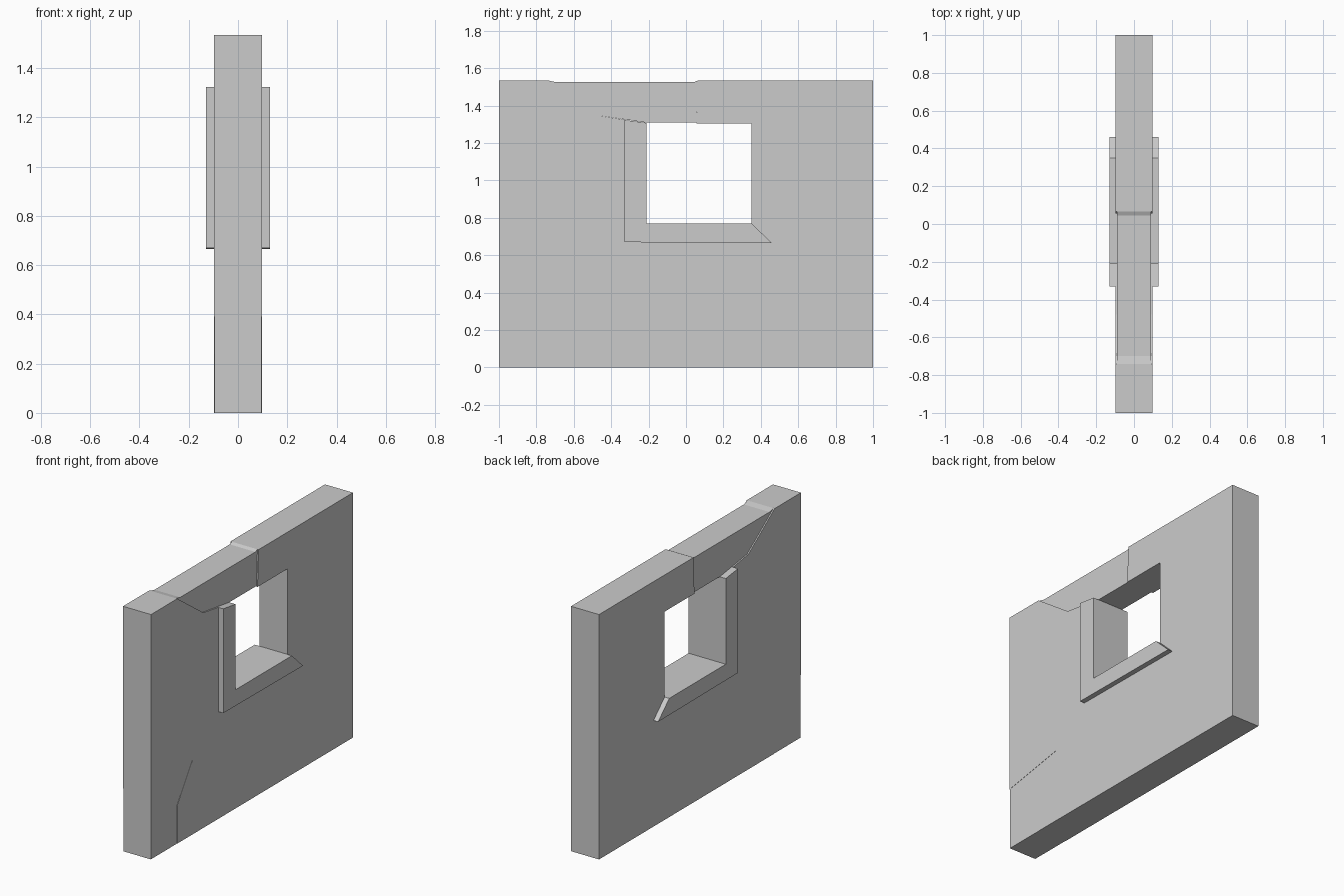
import bpy, bmesh

if "Cube" in bpy.data.objects:
    bpy.data.objects.remove(bpy.data.objects["Cube"])


def slab(name, outline, half):
    """Extrude a (y, z) outline symmetrically along x."""
    bm = bmesh.new()
    face = bm.faces.new([bm.verts.new((-half, y, z)) for y, z in outline])
    new = bmesh.ops.extrude_face_region(bm, geom=[face], use_keep_orig=True)
    moved = [g for g in new["geom"] if isinstance(g, bmesh.types.BMVert)]
    bmesh.ops.translate(bm, verts=moved, vec=(2 * half, 0, 0))
    bmesh.ops.recalc_face_normals(bm, faces=bm.faces)
    mesh = bpy.data.meshes.new(name)
    bm.to_mesh(mesh)
    bm.free()
    obj = bpy.data.objects.new(name, mesh)
    bpy.context.collection.objects.link(obj)
    return obj


TOP = 1.535

# Main wall, wrapping around the window frame and the loose pieces
slab("wall", [(-0.74, 0), (1, 0), (1, TOP), (0.065, TOP), (0.055, 1.305),
              (0.35, 1.305), (0.35, 0.77), (0.46, 0.665), (-0.33, 0.67),
              (-0.33, 1.325), (-0.48, 1.348), (-0.74, TOP), (-1, TOP),
              (-1, 0.392), (-0.59, 0.465), (-0.74, 0.24)], 0.097)

# Cracked lintel piece, slightly sunken on every side
slab("lintel_piece", [(-0.74, TOP), (-0.48, 1.348), (-0.21, 1.309),
                      (0.055, 1.309), (0.065, TOP), (0.045, 1.526),
                      (-0.70, 1.526)], 0.089)

# Cracked lower corner, barely sunken
slab("corner_piece", [(-1, 0), (-0.74, 0), (-0.74, 0.24),
                      (-0.59, 0.465), (-1, 0.392)], 0.0955)

# Remaining window frame: jamb and sill, mitred where the rest broke away
slab("window_frame", [(-0.33, 0.67), (0.46, 0.665), (0.35, 0.77),
                      (-0.21, 0.77), (-0.21, 1.307), (-0.33, 1.323)], 0.129)
